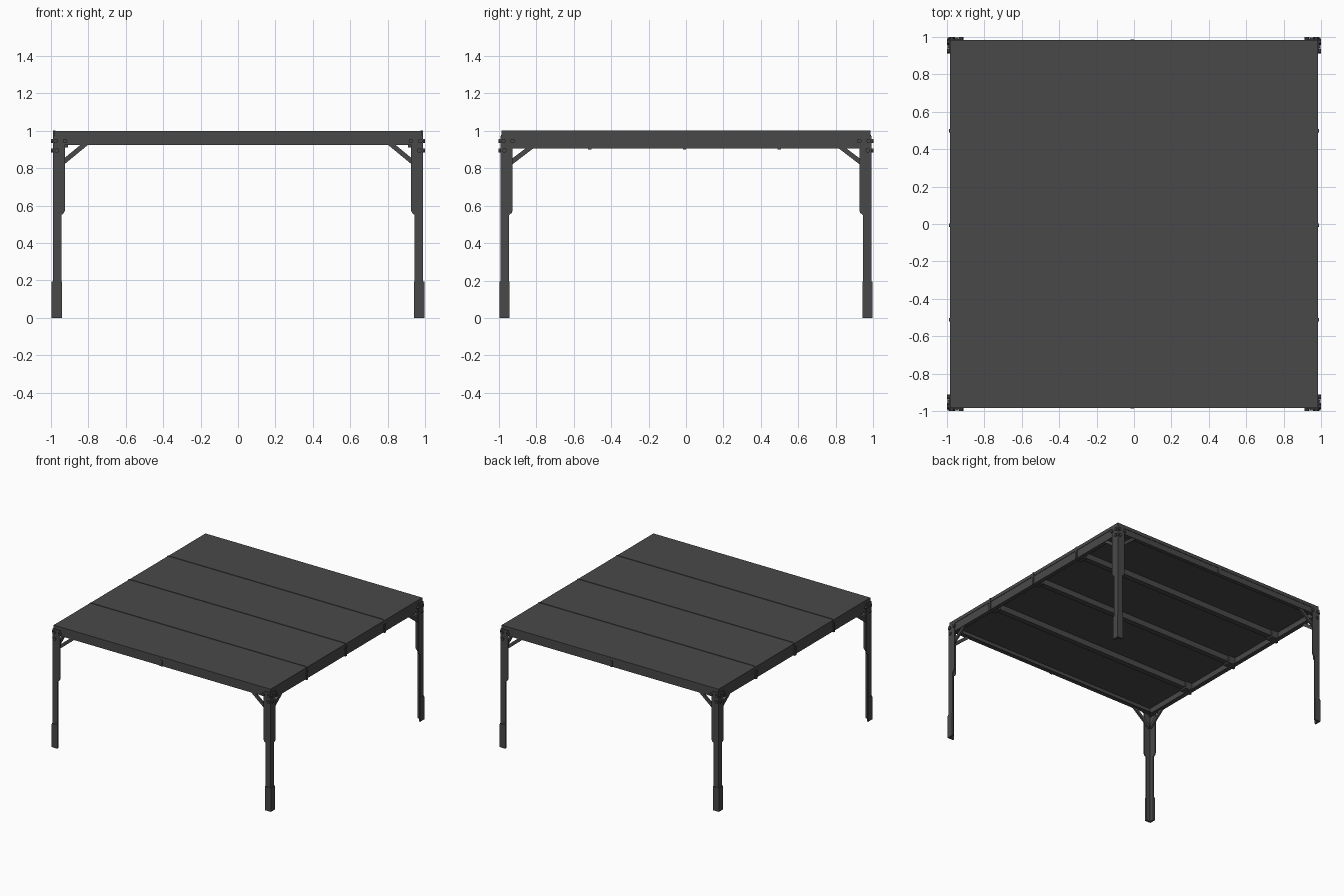
import bpy, bmesh, math
from mathutils import Vector

if "Cube" in bpy.data.objects:
    bpy.data.objects.remove(bpy.data.objects["Cube"])

mat = bpy.data.materials.new("dark grey steel")
mat.diffuse_color = (0.066, 0.066, 0.066, 1)
mat.use_nodes = True
mat.node_tree.nodes["Principled BSDF"].inputs["Base Color"].default_value = mat.diffuse_color


def finish(bm, name):
    bmesh.ops.recalc_face_normals(bm, faces=bm.faces)
    me = bpy.data.meshes.new(name)
    bm.to_mesh(me)
    bm.free()
    me.materials.append(mat)
    ob = bpy.data.objects.new(name, me)
    bpy.context.collection.objects.link(ob)
    return ob


def prism(bm, pts, vec):
    """Extrude a closed 3D outline along vec."""
    f = bm.faces.new([bm.verts.new(p) for p in pts])
    r = bmesh.ops.extrude_face_region(bm, geom=[f], use_keep_orig=True)
    vs = [v for v in r["geom"] if isinstance(v, bmesh.types.BMVert)]
    bmesh.ops.translate(bm, verts=vs, vec=Vector(vec))


def box(bm, x0, x1, y0, y1, z0, z1):
    prism(bm, [(x0, y0, z0), (x1, y0, z0), (x1, y1, z0), (x0, y1, z0)], (0, 0, z1 - z0))


def mirrored_plate(bm, sx, sy, along_x, outline, outer, thick):
    """Upright plate: outline is (distance from centre, height), laid on the
    front/back (along_x) or the side face of the corner sx, sy."""
    if along_x:
        pts = [(sx * u, sy * outer, z) for u, z in outline]
        vec = (0, -sy * thick, 0)
    else:
        pts = [(sx * outer, sy * u, z) for u, z in outline]
        vec = (-sx * thick, 0, 0)
    prism(bm, pts, vec)


# deck panels, separated by three narrow gaps
E = 0.985
seams = [-0.51, -0.005, 0.5]
edges = [-E - 0.006] + seams + [E + 0.006]
for i in range(4):
    bm = bmesh.new()
    box(bm, -E, E, edges[i] + 0.006, edges[i + 1] - 0.006, 0.972, 1.0)
    finish(bm, "deck_panel")

# cross beams under the gaps, with end brackets and rail clips
for y in seams:
    bm = bmesh.new()
    box(bm, -0.975, 0.975, y - 0.022, y + 0.022, 0.925, 0.972)
    box(bm, -E, E, y - 0.006, y + 0.006, 0.965, 0.996)
    finish(bm, "cross_beam")
    for s in (-1, 1):
        bm = bmesh.new()
        a, b = sorted((s * 0.978, s * 0.91))
        box(bm, a, b, y - 0.032, y + 0.032, 0.912, 0.972)
        a, b = sorted((s * 0.978, s * 0.99))
        box(bm, a, b, y - 0.012, y + 0.006, 0.9, 0.974)
        a, b = sorted((s * 0.975, s * 0.988))
        box(bm, a, b, y - 0.008, y + 0.008, 0.97, 1.002)
        finish(bm, "beam_bracket")

# edge rails: upright web plus lower lip
for s in (-1, 1):
    bm = bmesh.new()
    a, b = sorted((s * 0.982, s * 0.97))
    box(bm, -0.97, 0.97, a, b, 0.925, 0.972)
    a, b = sorted((s * 0.97, s * 0.95))
    box(bm, -0.97, 0.97, a, b, 0.925, 0.933)
    a, b = sorted((s * 0.982, s * 0.987))
    box(bm, -0.02, 0.0, a, b, 0.924, 0.976)
    finish(bm, "front_rail" if s < 0 else "back_rail")
    bm = bmesh.new()
    a, b = sorted((s * 0.982, s * 0.97))
    box(bm, a, b, -0.982, 0.982, 0.905, 0.972)
    a, b = sorted((s * 0.97, s * 0.95))
    box(bm, a, b, -0.96, 0.96, 0.905, 0.913)
    finish(bm, "side_rail")

# corner legs of angle section, with feet, braces and bolts
leg = [(0.99, 0), (0.99, 0.972), (0.925, 0.972), (0.925, 0.575),
       (0.931, 0.56), (0.945, 0.55), (0.945, 0)]
foot = [(0.996, 0), (0.996, 0.185), (0.991, 0.195), (0.942, 0.195), (0.942, 0)]
brace = [(0.96, 0.795), (0.96, 0.828), (0.83, 0.935), (0.79, 0.935)]
for sx in (-1, 1):
    for sy in (-1, 1):
        parts = (("leg", leg, 0.99, 0.008), ("leg_foot", foot, 0.996, 0.007),
                 ("corner_brace", brace, 0.978, 0.014))
        for name, outline, outer, thick in parts:
            bm = bmesh.new()
            for along_x in (True, False):
                o = outline
                if name == "corner_brace" and not along_x:
                    o = [(u, z - (0.0 if u > 0.9 else 0.01)) for u, z in outline]
                mirrored_plate(bm, sx, sy, along_x, o, outer, thick)
            finish(bm, name)
        # hexagonal bolt heads
        bm = bmesh.new()
        for along_x in (True, False):
            for u, z in ((0.97, 0.895), (0.925, 0.945), (0.975, 0.945)):
                hexagon = [(u + 0.013 * math.cos(k * math.pi / 3),
                            z + 0.013 * math.sin(k * math.pi / 3)) for k in range(6)]
                mirrored_plate(bm, sx, sy, along_x, hexagon, 1.0, 0.016)
        finish(bm, "corner_bolts")
